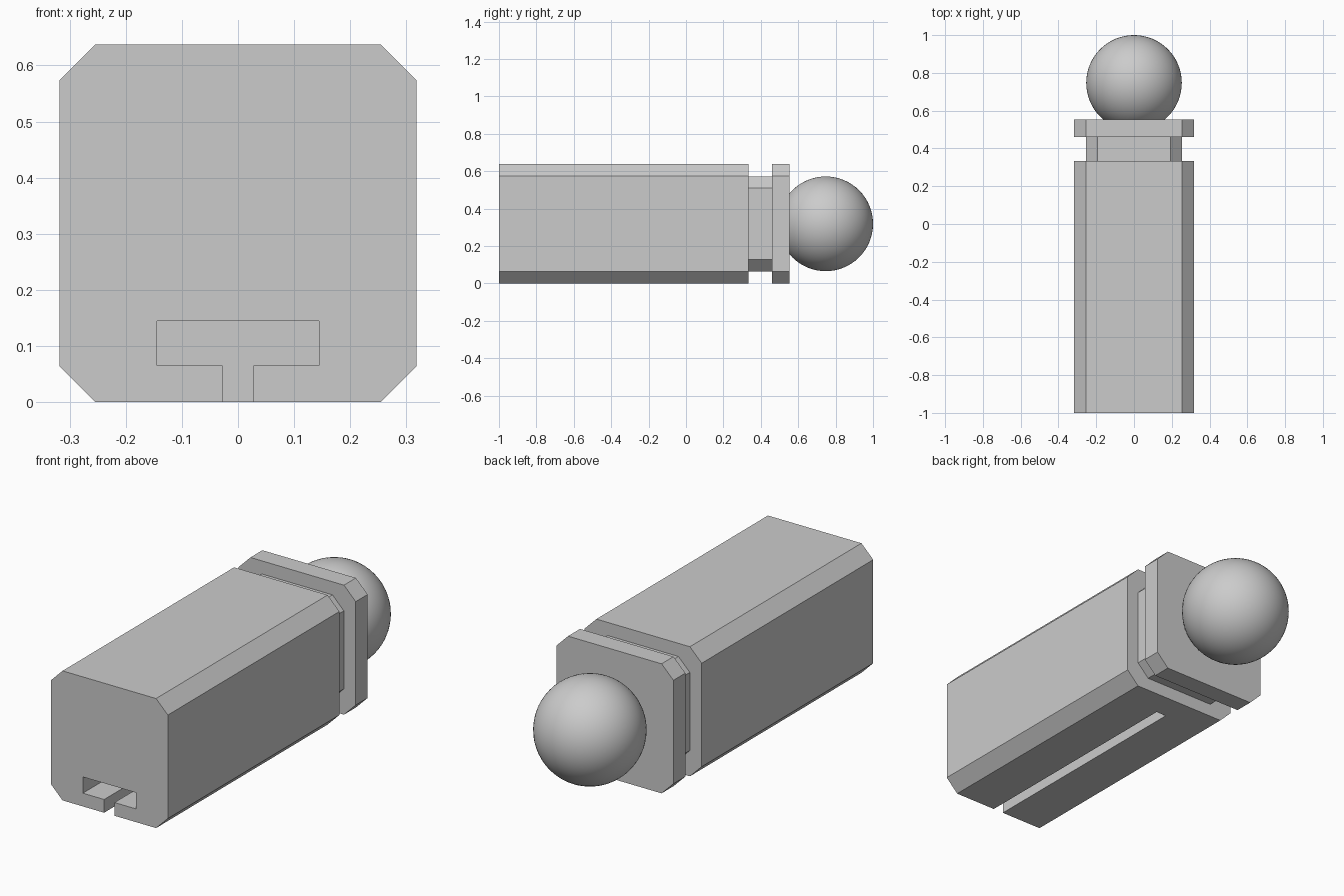
import bpy
import bmesh
from mathutils import Vector

cube = bpy.data.objects.get("Cube")
if cube:
    bpy.data.objects.remove(cube, do_unlink=True)

MID = 0.3185  # height of the long axis

grey = bpy.data.materials.new("plain_grey")
grey.use_nodes = True
colour = (0.6, 0.6, 0.6, 1)
grey.diffuse_color = colour
grey.node_tree.nodes["Principled BSDF"].inputs["Base Color"].default_value = colour


def prism(name, outline, y0, y1):
    """Extrude an (x, z) outline along y."""
    bm = bmesh.new()
    face = bm.faces.new([bm.verts.new((x, y0, z)) for x, z in outline])
    out = bmesh.ops.extrude_face_region(bm, geom=[face])
    moved = [v for v in out["geom"] if isinstance(v, bmesh.types.BMVert)]
    bmesh.ops.translate(bm, verts=moved, vec=Vector((0, y1 - y0, 0)))
    bmesh.ops.recalc_face_normals(bm, faces=bm.faces)
    mesh = bpy.data.meshes.new(name)
    bm.to_mesh(mesh)
    bm.free()
    mesh.materials.append(grey)
    obj = bpy.data.objects.new(name, mesh)
    bpy.context.collection.objects.link(obj)
    return obj


def octagon(half, cut):
    """Square outline with cut corners, centred on the long axis."""
    a, b = half, half - cut
    pts = [(a, -b), (a, b), (b, a), (-b, a), (-a, b), (-a, -b), (-b, -a), (b, -a)]
    return [(x, z + MID) for x, z in pts]


# Long body, recessed neck and end flange
body = prism("body", octagon(MID, 0.064), -1, 0.333)
prism("neck", octagon(0.254, 0.062), 0.333, 0.46)
prism("flange", octagon(MID, 0.064), 0.46, 0.553)

# T-shaped slot, open at the front and underneath
half_slot = [(0.028, -0.1), (0.028, 0.065), (0.144, 0.065), (0.144, 0.145)]
slot = half_slot + [(-x, z) for x, z in reversed(half_slot)]
cutter = prism("slot_cutter", slot, -1.1, 0.2)
cut = body.modifiers.new("slot", "BOOLEAN")
cut.operation = "DIFFERENCE"
cut.solver = "EXACT"
cut.object = cutter
bpy.context.view_layer.objects.active = body
bpy.ops.object.modifier_apply(modifier=cut.name)
bpy.data.objects.remove(cutter, do_unlink=True)

# Ball on the back end
bpy.ops.mesh.primitive_uv_sphere_add(
    segments=64, ring_count=32, radius=0.253, location=(0, 0.747, MID))
ball = bpy.context.object
ball.name = "ball"
ball.data.materials.append(grey)
bpy.ops.object.shade_smooth()
